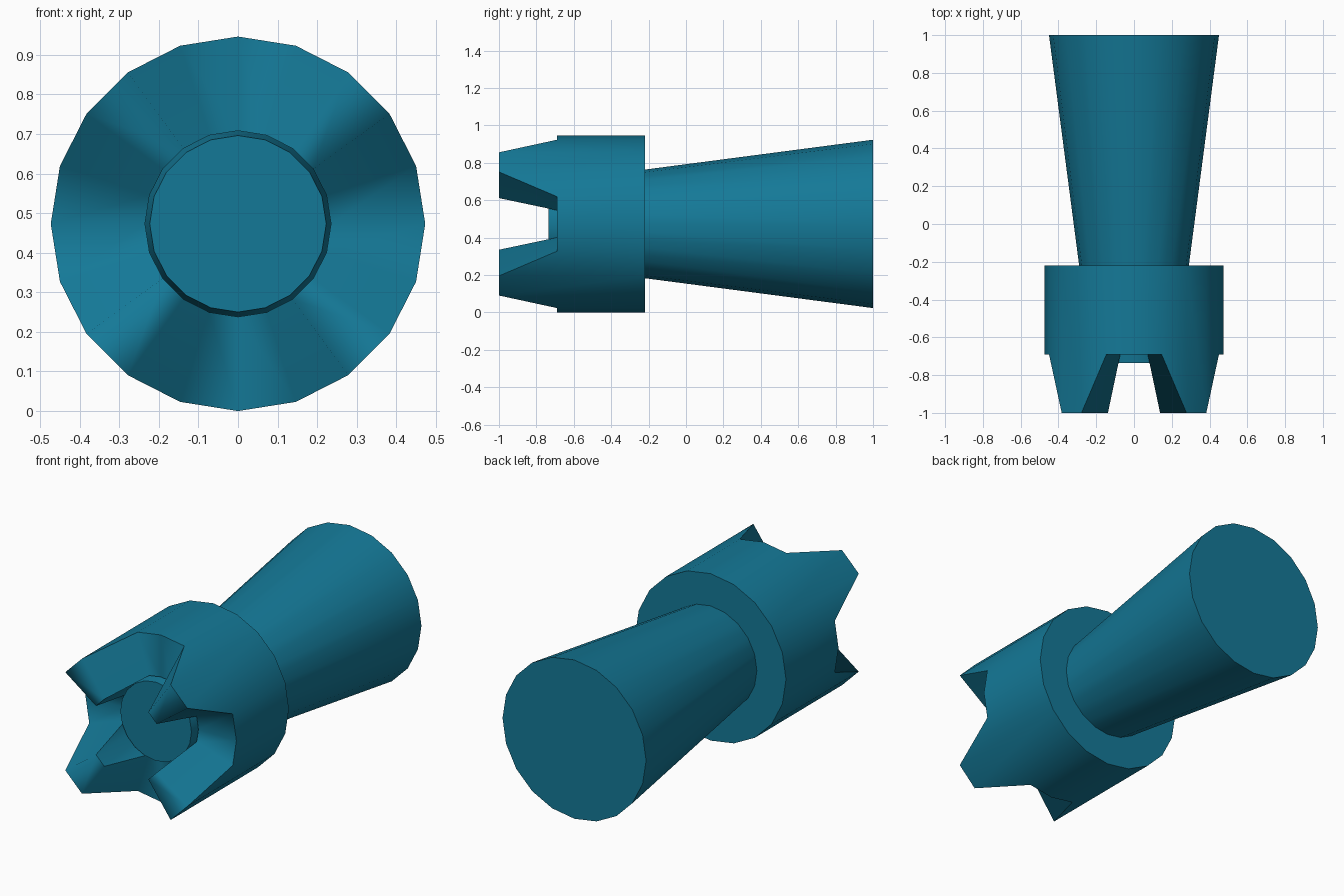
import bpy, bmesh, math

if "Cube" in bpy.data.objects:
    bpy.data.objects.remove(bpy.data.objects["Cube"])

SIDES = 20
AXIS_Z = 0.473

mat = bpy.data.materials.new("teal")
mat.diffuse_color = (0.007, 0.19, 0.31, 1)
mat.use_nodes = True
mat.node_tree.nodes["Principled BSDF"].inputs["Base Color"].default_value = mat.diffuse_color


def point(k, r, y):
    a = 2 * math.pi * k / SIDES
    return (r * math.sin(a), y, AXIS_Z + r * math.cos(a))


def make(name, bm):
    bmesh.ops.recalc_face_normals(bm, faces=bm.faces)
    mesh = bpy.data.meshes.new(name)
    bm.to_mesh(mesh)
    bm.free()
    mesh.materials.append(mat)
    obj = bpy.data.objects.new(name, mesh)
    bpy.context.collection.objects.link(obj)
    return obj


def bridge(bm, a, b):
    for i in range(SIDES):
        j = (i + 1) % SIDES
        bm.faces.new((a[i], a[j], b[j], b[i])).smooth = True


def sharpen(bm, ring):
    for i in range(SIDES):
        bm.edges.get((ring[i], ring[(i + 1) % SIDES])).smooth = False


# Tapered shaft, running through the collar to its blunt front end
bm = bmesh.new()
front, back = [[bm.verts.new(point(k, r, y)) for k in range(SIDES)]
               for r, y in ((0.223, -0.735), (0.45, 1.0))]
bridge(bm, front, back)
for ring in (front, back):
    bm.faces.new(ring)
    sharpen(bm, ring)
make("tapered_shaft", bm)

# Collar ring with four prongs: the front rim steps forward at the diagonals
rim = [-0.69, -0.69, -1.0, -1.0, -0.69]
bm = bmesh.new()
outer_back, outer_front, inner_front, inner_back = [
    [bm.verts.new(point(k, r, rim[k % 5] if y is None else y)) for k in range(SIDES)]
    for r, y in ((0.473, -0.22), (0.473, None), (0.235, None), (0.235, -0.22))]
rings = [outer_back, outer_front, inner_front, inner_back]
for n in range(4):
    bridge(bm, rings[n], rings[(n + 1) % 4])
for ring in rings:
    sharpen(bm, ring)
make("pronged_collar", bm)
